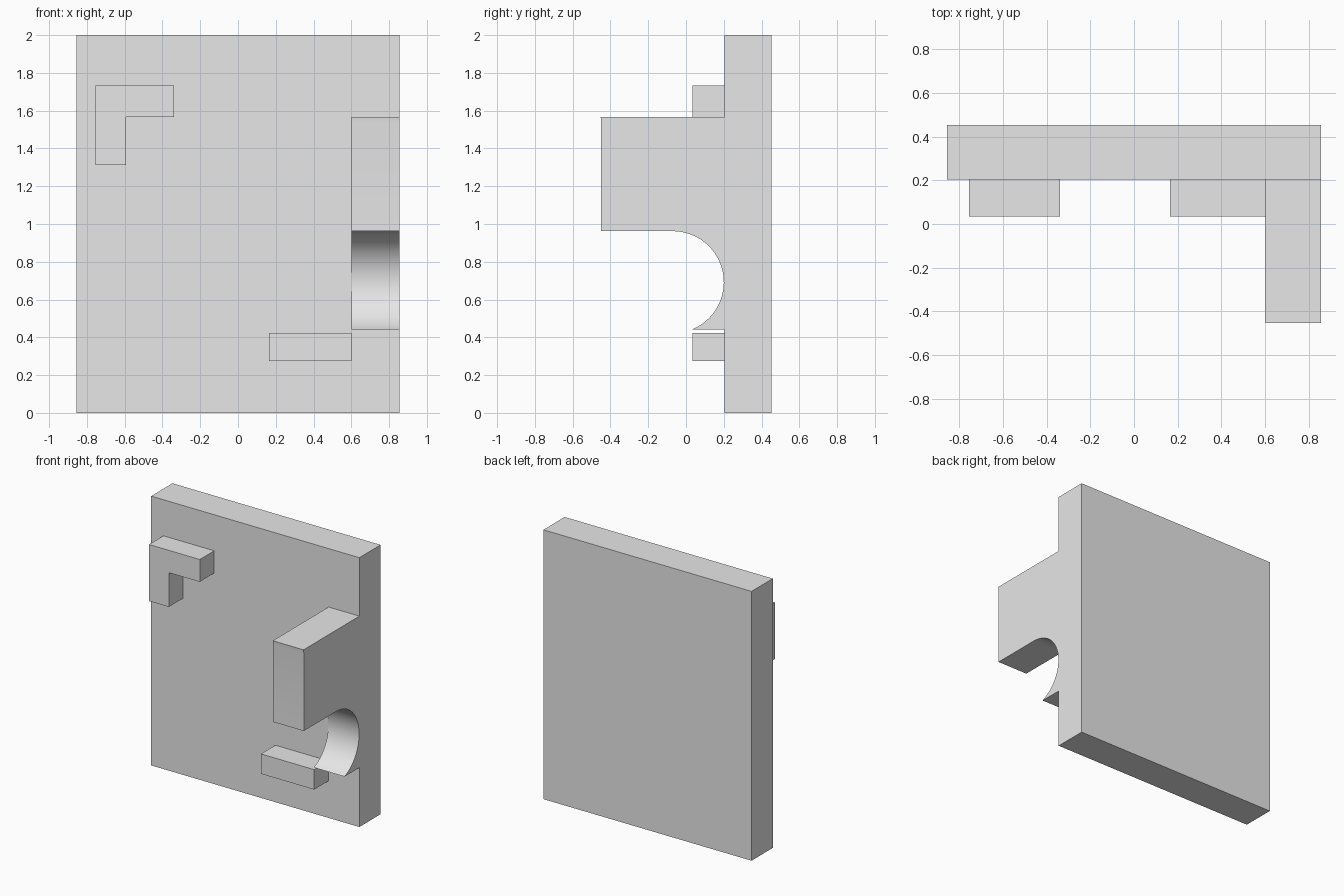
import bpy, bmesh, math
from mathutils import Vector

if "Cube" in bpy.data.objects:
    bpy.data.objects.remove(bpy.data.objects["Cube"])

grey = bpy.data.materials.new("light_grey")
grey.diffuse_color = (0.8, 0.8, 0.8, 1)
grey.use_nodes = True
grey.node_tree.nodes["Principled BSDF"].inputs["Base Color"].default_value = grey.diffuse_color


def extrude(name, points, offset):
    """Solid made by sweeping a planar outline along an offset."""
    bm = bmesh.new()
    face = bm.faces.new([bm.verts.new(p) for p in points])
    res = bmesh.ops.extrude_face_region(bm, geom=[face])
    verts = [v for v in res["geom"] if isinstance(v, bmesh.types.BMVert)]
    bmesh.ops.translate(bm, verts=verts, vec=Vector(offset))
    bmesh.ops.recalc_face_normals(bm, faces=bm.faces)
    mesh = bpy.data.meshes.new(name)
    bm.to_mesh(mesh)
    bm.free()
    mesh.materials.append(grey)
    obj = bpy.data.objects.new(name, mesh)
    bpy.context.collection.objects.link(obj)
    return obj


def front_block(name, outline, y0, y1):
    return extrude(name, [(x, y0, z) for x, z in outline], (0, y1 - y0, 0))


FACE, BACK, RIM = 0.203, 0.452, 0.034   # wall front, wall back, raised details

# Wall panel
panel = front_block("wall_panel",
                    [(-0.855, 0), (0.855, 0), (0.855, 2), (-0.855, 2)], FACE, BACK)

# Side arm with a round cut-out under it and a slight flare at its top edge
cy, cz, r = -0.07, 0.692, 0.27
profile = [(0.35, 1.566), (-0.452, 1.566), (-0.449, 1.54), (-0.449, 0.962)]
steps = 40
for i in range(steps + 1):
    a = math.radians(90 - 158.5 * i / steps)
    profile.append((cy + r * math.cos(a), cz + r * math.sin(a)))
profile.append((0.35, profile[-1][1]))
arm = extrude("side_arm", [(0.602, y, z) for y, z in profile], (0.253, 0, 0))

# Join the arm into the panel so the outer side is one flush surface
union = panel.modifiers.new("join_arm", "BOOLEAN")
union.operation = "UNION"
union.solver = "EXACT"
union.object = arm
bpy.context.view_layer.objects.active = panel
panel.select_set(True)
bpy.ops.object.modifier_apply(modifier=union.name)
bpy.data.objects.remove(arm)
bpy.ops.object.shade_smooth_by_angle(angle=math.radians(25))

# Corner bracket, upper left
front_block("corner_bracket",
            [(-0.755, 1.312), (-0.592, 1.312), (-0.592, 1.566),
             (-0.338, 1.566), (-0.338, 1.732), (-0.755, 1.732)], RIM, FACE)

# Ledge, lower right
front_block("ledge", [(0.165, 0.275), (0.602, 0.275), (0.602, 0.423), (0.165, 0.423)],
            RIM, FACE)
